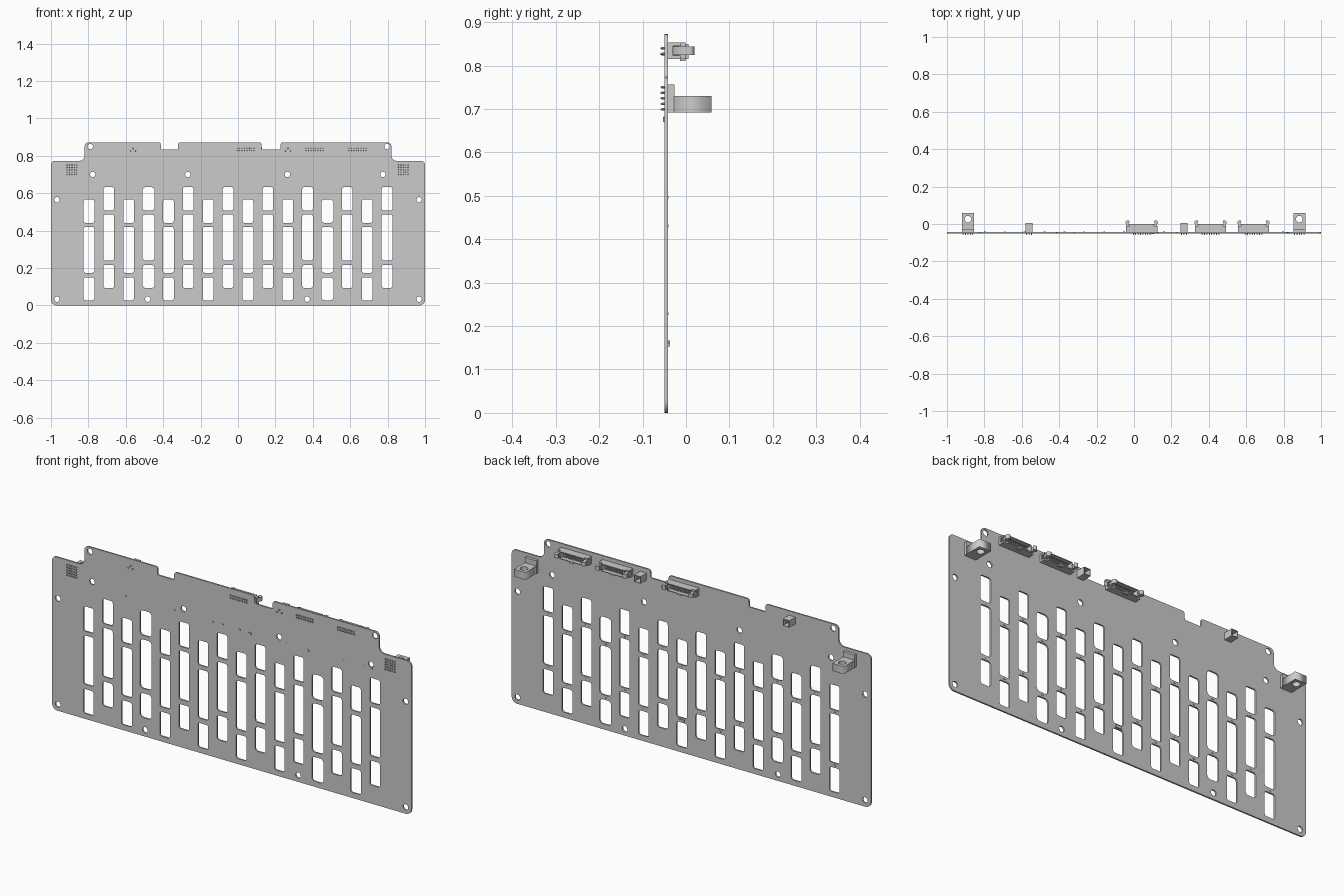
import bpy, bmesh, math
from mathutils import Vector, Matrix

if "Cube" in bpy.data.objects:
    bpy.data.objects.remove(bpy.data.objects["Cube"])

FRONT, BACK = -0.050, -0.042      # board faces in y
PIN_END = -0.0585


def rounded(points, radii, seg=6):
    """Right-angled polygon with filleted corners."""
    out, n = [], len(points)
    for i, p in enumerate(points):
        p, r = Vector(p), radii[i]
        if r == 0:
            out.append(p)
            continue
        d1 = (Vector(points[i - 1]) - p).normalized()
        d2 = (Vector(points[(i + 1) % n]) - p).normalized()
        c = p + r * (d1 + d2)
        for k in range(seg + 1):
            a = math.pi / 2 * k / seg
            out.append(c - r * (d2 * math.cos(a) + d1 * math.sin(a)))
    return out


def rect(cx, z0, z1, w, r):
    return rounded([(cx - w / 2, z0), (cx + w / 2, z0), (cx + w / 2, z1), (cx - w / 2, z1)], [r] * 4, 5)


def circle(cx, cz, r, n=24):
    return [(cx + r * math.cos(2 * math.pi * k / n), cz + r * math.sin(2 * math.pi * k / n)) for k in range(n)]


def plate(name, loops, lo, hi, upright=False):
    """Filled outline with holes, extruded lo..hi along z (or along y when upright)."""
    cu = bpy.data.curves.new(name + "_curve", 'CURVE')
    cu.dimensions, cu.fill_mode, cu.extrude = '2D', 'BOTH', (hi - lo) / 2
    for loop in loops:
        sp = cu.splines.new('POLY')
        sp.points.add(len(loop) - 1)
        for pt, co in zip(sp.points, loop):
            pt.co = (co[0], co[1], 0, 1)
        sp.use_cyclic_u = True
    tmp = bpy.data.objects.new(name + "_curve", cu)
    bpy.context.collection.objects.link(tmp)
    me = bpy.data.meshes.new_from_object(tmp.evaluated_get(bpy.context.evaluated_depsgraph_get()))
    bpy.data.objects.remove(tmp)
    mid = (lo + hi) / 2
    if upright:
        me.transform(Matrix.Translation((0, mid, 0)) @ Matrix.Rotation(math.pi / 2, 4, 'X'))
    else:
        me.transform(Matrix.Translation((0, 0, mid)))
    bm = bmesh.new()
    bm.from_mesh(me)
    bmesh.ops.remove_doubles(bm, verts=bm.verts, dist=1e-5)
    bmesh.ops.recalc_face_normals(bm, faces=bm.faces)
    return finish(name, bm)


def finish(name, bm):
    me = bpy.data.meshes.new(name)
    bm.to_mesh(me)
    bm.free()
    ob = bpy.data.objects.new(name, me)
    bpy.context.collection.objects.link(ob)
    return ob


def add_box(bm, x0, x1, y0, y1, z0, z1):
    m = Matrix.Translation(((x0 + x1) / 2, (y0 + y1) / 2, (z0 + z1) / 2)) @ Matrix.Diagonal((x1 - x0, y1 - y0, z1 - z0, 1))
    return bmesh.ops.create_cube(bm, size=1, matrix=m)['verts']


def add_socket(bm, x0, x1, y0, y1, z0, z1, wall, depth):
    """Box hollowed from its +y side."""
    verts = add_box(bm, x0, x1, y0, y1, z0, z1)
    top = [f for f in {f for v in verts for f in v.link_faces} if f.calc_center_median().y > y1 - 1e-5]
    bmesh.ops.inset_region(bm, faces=top, thickness=wall)
    ext = bmesh.ops.extrude_discrete_faces(bm, faces=top)['faces']
    bmesh.ops.translate(bm, vec=(0, -depth, 0), verts=ext[0].verts)


def add_pin(bm, x, z, y0=PIN_END, y1=BACK, r=0.0027):
    # tapered tip at the front, straight shank behind it
    rot = Matrix.Rotation(math.pi / 2, 4, 'X')
    for a, b, r1, r2 in ((y0, y0 + 0.003, r, r * 0.4), (y0 + 0.003, y1, r, r)):
        bmesh.ops.create_cone(bm, cap_ends=True, segments=8, radius1=r1, radius2=r2, depth=b - a,
                              matrix=Matrix.Translation((x, (a + b) / 2, z)) @ rot)


# Board outline: shoulders, raised top edge and two notches
outline = rounded(
    [(-1, 0), (1, 0), (1, .772), (.82, .772), (.82, .872), (.228, .872), (.228, .832), (.126, .832), (.126, .872),
     (-.32, .872), (-.32, .832), (-.413, .832), (-.413, .872), (-.82, .872), (-.82, .772), (-1, .772)],
    [.03, .03, .022, .03, .022, .012, .008, .008, .012, .012, .008, .008, .012, .022, .03, .022])

# Ventilation slots, alternate columns raised
columns = [-0.797 + 0.10627 * i for i in range(16)]
slots = []
for i, x in enumerate(columns):
    up = 0.066 if i % 2 else 0
    wide = i in (3, 12)
    for z0, z1 in ((.027, .150), (.174, .420), (.441, .566)):
        slots.append(rect(x, z0 + up, z1 + up, .065 if wide else .057, .018 if wide else .011))

# Mounting holes
spots = [(-.79, .849), (.797, .849), (-.777, .70), (-.268, .70), (.264, .70), (.775, .70), (-.968, .565),
         (.968, .565), (-.968, .033), (.968, .033), (-.482, .033), (.37, .033)]
plate("board", [outline] + slots + [circle(x, z, .0145) for x, z in spots], FRONT, BACK, True)

# Power lugs: drilled shelf on a foot block, with a 5 x 5 grid of solder pins
for side, cx in (("left", -.888), ("right", .884)):
    shelf = [(cx - .032, -.028), (cx + .032, -.028), (cx + .032, .0585), (cx - .032, .0585)]
    plate(side + "_lug_shelf", [shelf, circle(cx, .026, .018)], .692, .730)
    bm = bmesh.new()
    add_box(bm, cx - .032, cx + .032, BACK, -.027, .692, .756)
    finish(side + "_lug_foot", bm)
    bm = bmesh.new()
    for i in range(5):
        for j in range(5):
            add_pin(bm, cx + (i - 2) * .0128, .7245 + (j - 2) * .0128)
    finish(side + "_lug_pins", bm)

# Latched headers: open shroud, end blocks, pins, key and two ejector hooks
hook = [(.062, -.030), (.078, -.034), (.081, -.004), (.086, .003), (.086, .012), (.080, .019), (.068, .018),
        (.063, .011), (.071, .006), (.066, -.006)]
for n, cx in enumerate((.041, .409, .639), 1):
    bm = bmesh.new()
    add_socket(bm, cx - .066, cx + .066, BACK, -.001, .815, .853, .005, .028)
    add_box(bm, cx - .012, cx + .012, -.014, -.001, .810, .815)
    for s in (-1, 1):
        for z0, z1 in ((.815, .823), (.845, .853)):
            add_box(bm, *sorted((cx + s * .066, cx + s * .084)), BACK, -.012, z0, z1)
        add_box(bm, *sorted((cx + s * .066, cx + s * .084)), BACK, -.030, .823, .845)
    finish(f"header_{n}_shroud", bm)
    bm = bmesh.new()
    for i in range(8):
        for z in (.827, .840):
            add_pin(bm, cx + (i - 3.5) * .0128, z, y1=-.008)
    finish(f"header_{n}_pins", bm)
    for side, s in (("left", -1), ("right", 1)):
        plate(f"header_{n}_{side}_ejector", [[(cx + s * x, y) for x, y in hook]], .824, .844)

# Small sockets with three pins
for n, cx in enumerate((-.561, .267), 1):
    bm = bmesh.new()
    add_socket(bm, cx - .018, cx + .018, BACK, .006, .815, .850, .004, .035)
    finish(f"small_socket_{n}", bm)
    bm = bmesh.new()
    for dx, z in ((-.0128, .826), (0, .839), (.0128, .826)):
        add_pin(bm, cx + dx, z, y1=-.010)
    finish(f"small_socket_{n}_pins", bm)

# Tiny chips above the slots on the front face
bm = bmesh.new()
for x in (-.80, -.744, -.59, -.53, -.32, -.105, -.05, .045, .305, .355, .572, .622, .74, .78):
    add_box(bm, x - .003, x + .003, FRONT - .0015, FRONT, .677, .683)
add_box(bm, .092, .110, FRONT - .003, FRONT, .670, .680)
add_box(bm, .424, .431, FRONT - .003, FRONT, .670, .680)
finish("front_chips", bm)

# Sensors on the back face, in the bars between slots
bm = bmesh.new()
for i, x in enumerate(columns):
    for z in (.162, .4305):
        z += .066 if i % 2 else 0
        add_box(bm, x - .005, x + .005, BACK, BACK + .0015, z - .003, z + .003)
add_box(bm, columns[8] - .016, columns[8] + .016, BACK, BACK + .005, .153, .167)
finish("back_sensors", bm)
